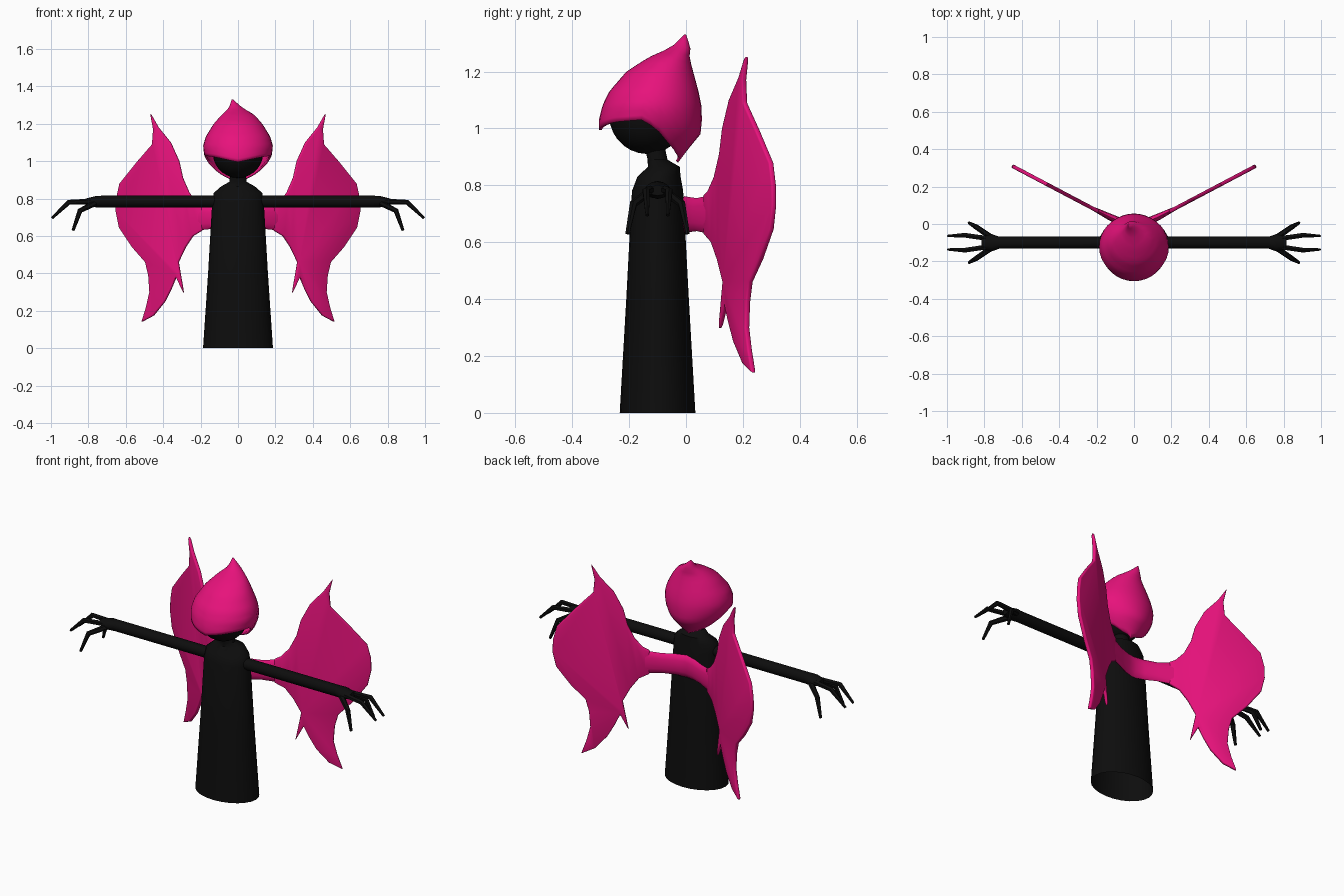
import bpy, bmesh, math
from mathutils import Vector

if "Cube" in bpy.data.objects:
    bpy.data.objects.remove(bpy.data.objects["Cube"])


def material(name, rgb):
    m = bpy.data.materials.new(name)
    m.diffuse_color = (*rgb, 1)
    m.use_nodes = True
    m.node_tree.nodes["Principled BSDF"].inputs["Base Color"].default_value = m.diffuse_color
    return m


BLACK = material("black", (0.004, 0.004, 0.004))
PINK = material("pink", (0.80, 0.006, 0.20))


def finish(name, bm, mat, angle=45):
    bmesh.ops.recalc_face_normals(bm, faces=bm.faces)
    me = bpy.data.meshes.new(name)
    bm.to_mesh(me)
    bm.free()
    me.materials.append(mat)
    me.shade_smooth()
    me.set_sharp_from_angle(angle=math.radians(angle))
    ob = bpy.data.objects.new(name, me)
    bpy.context.collection.objects.link(ob)
    return ob


def loft(name, rings, mat, cap_start=True, cap_end=True):
    """Skin a list of closed rings of points."""
    bm = bmesh.new()
    vs = [[bm.verts.new(p) for p in r] for r in rings]
    n = len(rings[0])
    for a, b in zip(vs, vs[1:]):
        for i in range(n):
            j = (i + 1) % n
            bm.faces.new((a[i], a[j], b[j], b[i]))
    if cap_start:
        bm.faces.new(vs[0])
    if cap_end:
        bm.faces.new(vs[-1])
    return finish(name, bm, mat)


def ring_z(z, yc, rx, ry, n=24):
    return [(rx * math.sin(2 * math.pi * i / n), yc - ry * math.cos(2 * math.pi * i / n), z)
            for i in range(n)]


def tube(name, path, radii, mat, n=8):
    """Round tapered tube along a path that runs mostly along x."""
    pts = [Vector(p) for p in path]
    rings = []
    for k, p in enumerate(pts):
        t = (pts[min(k + 1, len(pts) - 1)] - pts[max(k - 1, 0)]).normalized()
        u = t.cross(Vector((0, 1, 0))).normalized()
        v = t.cross(u)
        ru, rv = radii[k] if isinstance(radii[k], tuple) else (radii[k], radii[k])
        rings.append([p + u * ru * math.cos(2 * math.pi * i / n) + v * rv * math.sin(2 * math.pi * i / n)
                      for i in range(n)])
    return loft(name, rings, mat)


def mirror(ob):
    ob.modifiers.new("mirror", 'MIRROR').use_clip = False
    return ob


def interp(table, x):
    """Linear lookup in rows sorted by their first value."""
    if x <= table[0][0]:
        return table[0][1:]
    for a, b in zip(table, table[1:]):
        if x <= b[0]:
            t = (x - a[0]) / (b[0] - a[0])
            return [p + (q - p) * t for p, q in zip(a[1:], b[1:])]
    return table[-1][1:]


# robe body with shoulders and neck, open underneath
loft("robe_body", [ring_z(*r) for r in (
    (0, -0.10, 0.187, 0.133), (0.40, -0.10, 0.160, 0.110), (0.78, -0.10, 0.138, 0.09),
    (0.83, -0.095, 0.13, 0.076), (0.865, -0.078, 0.09, 0.056),
    (0.89, -0.10, 0.045, 0.035), (0.96, -0.115, 0.042, 0.035))], BLACK, cap_start=False)

# head inside the hood
bm = bmesh.new()
bmesh.ops.create_uvsphere(bm, u_segments=24, v_segments=14, radius=1)
for v in bm.verts:
    v.co = (v.co.x * 0.135, v.co.y * 0.135 - 0.135, v.co.z * 0.135 + 1.045)
finish("head", bm, BLACK)

# hood: columns run from the bent tip down to the face opening edge
hood_rings = [  # z, x centre, y centre, x radius, y radius
    (0.88, 0, -0.04, 0.015, 0.012), (0.93, 0, -0.10, 0.108, 0.11), (0.98, 0, -0.127, 0.155, 0.178),
    (1.03, 0, -0.125, 0.18, 0.181), (1.08, 0, -0.12, 0.187, 0.174), (1.13, 0, -0.113, 0.173, 0.157),
    (1.20, 0, -0.092, 0.13, 0.117), (1.25, 0, -0.060, 0.085, 0.072),
    (1.285, -0.012, -0.018, 0.036, 0.034), (1.33, -0.03, -0.003, 0.003, 0.003)]
hood_edge = [(0, 0.995), (45, 1.022), (80, 1.03), (97, 1.0), (110, 0.95), (130, 0.905), (180, 0.88)]
N, ROWS = 36, 18
rings = []
for k in range(ROWS + 1):
    ring = []
    for i in range(N):
        a = 2 * math.pi * i / N
        front_angle = min(360 * i / N, 360 - 360 * i / N)
        low = interp(hood_edge, front_angle)[0]
        z = 1.33 + (low - 1.33) * k / ROWS
        xc, yc, rx, ry = interp(hood_rings, z)
        ring.append((xc + rx * math.sin(a), yc - ry * math.cos(a), z))
    rings.append(ring)
hood = loft("hood", rings, PINK, cap_end=False)
s = hood.modifiers.new("thickness", 'SOLIDIFY')
s.thickness, s.offset = 0.01, -1

# arms and palms
mirror(tube("arm", [(0.05, -0.10, 0.784), (0.72, -0.10, 0.784), (0.76, -0.10, 0.783), (0.815, -0.10, 0.782)],
            [0.032, 0.032, (0.03, 0.046), (0.018, 0.032)], BLACK, 12))

# four clawed fingers on each hand, in two pairs
for side, label in ((1, "back"), (-1, "front")):
    mirror(tube(label + "_long_finger",
                [(0.78, -0.10 + side * 0.022, 0.785), (0.905, -0.10 + side * 0.04, 0.78),
                 (0.995, -0.10 + side * 0.036, 0.695)], [0.015, 0.014, 0.007], BLACK, 6))
    mirror(tube(label + "_short_finger",
                [(0.765, -0.10 + side * 0.03, 0.775), (0.845, -0.10 + side * 0.085, 0.735),
                 (0.882, -0.10 + side * 0.106, 0.63)], [0.016, 0.014, 0.008], BLACK, 6))

# wings: flat swept-back outline with thin rounded rim
outline = [(0.19, 0.765), (0.22, 0.782), (0.26, 0.83), (0.295, 0.91), (0.315, 1.0), (0.36, 1.10),
           (0.425, 1.18), (0.468, 1.255), (0.452, 1.17), (0.458, 1.09), (0.54, 0.995), (0.632, 0.88),
           (0.65, 0.80), (0.652, 0.73), (0.635, 0.645), (0.565, 0.54), (0.495, 0.46), (0.478, 0.39),
           (0.472, 0.30), (0.49, 0.22), (0.515, 0.14), (0.45, 0.175), (0.39, 0.25), (0.355, 0.32),
           (0.33, 0.38), (0.29, 0.295), (0.308, 0.40), (0.318, 0.46), (0.28, 0.54), (0.24, 0.60), (0.19, 0.63)]
bm = bmesh.new()
bm.faces.new([bm.verts.new((x, 0.527 * x - 0.033, z)) for x, z in outline])
wing = finish("wing", bm, PINK)
s = wing.modifiers.new("thickness", 'SOLIDIFY')
s.thickness, s.offset = 0.02, 0
b = wing.modifiers.new("rim", 'BEVEL')
b.width, b.segments = 0.006, 2
mirror(wing)

# band joining the two wings behind the body
half = [(0.0, -0.005), (0.06, 0.008), (0.13, 0.038), (0.21, 0.078)]
path = [(-x, y) for x, y in half[:0:-1]] + half
tube("wing_band", [(x, y, 0.697) for x, y in path],
     [(0.067, 0.011), (0.058, 0.018), (0.062, 0.02), (0.065, 0.02), (0.062, 0.02), (0.058, 0.018), (0.067, 0.011)],
     PINK, 12)
